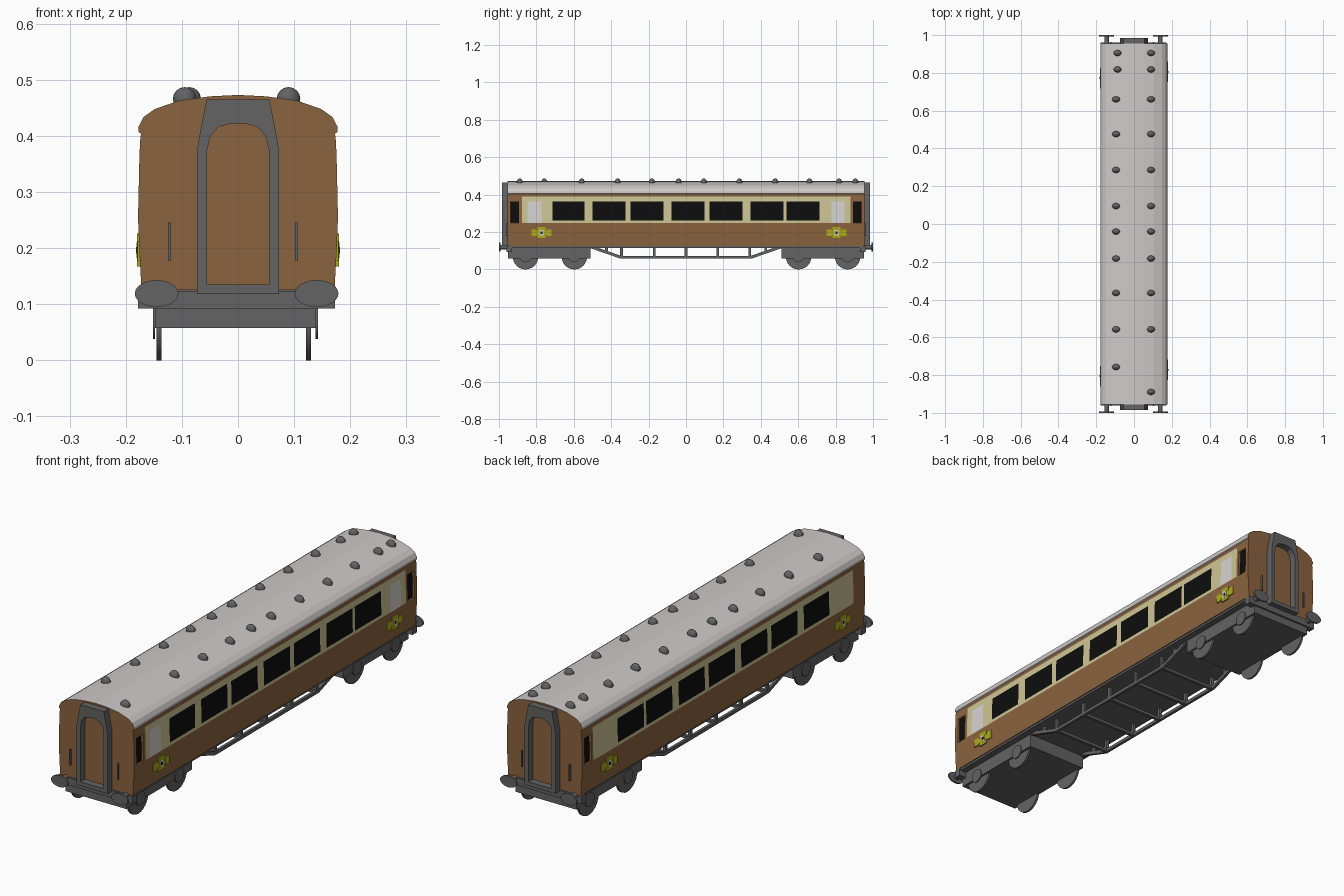
import bpy, bmesh, math
from mathutils import Matrix, Vector

if "Cube" in bpy.data.objects:
    bpy.data.objects.remove(bpy.data.objects["Cube"])


def material(name, r, g, b):
    m = bpy.data.materials.new(name)
    m.diffuse_color = (r, g, b, 1)
    m.use_nodes = True
    m.node_tree.nodes["Principled BSDF"].inputs["Base Color"].default_value = m.diffuse_color
    return m


BROWN = material("brown paint", 0.26, 0.127, 0.05)
CREAM = material("cream paint", 0.62, 0.56, 0.30)
BLACK = material("dark glass", 0.004, 0.004, 0.004)
ROOF = material("pale grey roof", 0.62, 0.59, 0.58)
GREY = material("iron grey", 0.125, 0.125, 0.125)
YELLOW = material("yellow trim", 0.42, 0.41, 0.01)
FROST = material("frosted glass", 0.68, 0.66, 0.65)


def finish(name, bm, *mats):
    bmesh.ops.recalc_face_normals(bm, faces=bm.faces)
    me = bpy.data.meshes.new(name)
    bm.to_mesh(me)
    bm.free()
    for m in mats:
        me.materials.append(m)
    ob = bpy.data.objects.new(name, me)
    bpy.context.collection.objects.link(ob)
    return ob


def box(name, x, y, z, mat):
    bm = bmesh.new()
    size = [abs(a[1] - a[0]) for a in (x, y, z)]
    mid = [(a[0] + a[1]) / 2 for a in (x, y, z)]
    bmesh.ops.create_cube(bm, size=1, matrix=Matrix.Translation(mid) @ Matrix.Diagonal((*size, 1)))
    return finish(name, bm, mat)


def disc(name, centre, rx, rz, depth, axis, mat, sides=24):
    """Elliptical cylinder along x or y."""
    bm = bmesh.new()
    bmesh.ops.create_cone(bm, cap_ends=True, segments=sides, radius1=1, radius2=1, depth=depth)
    rot = Matrix.Rotation(math.pi / 2, 4, 'X')
    if axis == 'X':
        rot = Matrix.Rotation(math.pi / 2, 4, 'Z') @ rot
        scale = Matrix.Diagonal((1, rx, rz, 1))
    else:
        scale = Matrix.Diagonal((rx, 1, rz, 1))
    bm.transform(Matrix.Translation(centre) @ scale @ rot)
    ob = finish(name, bm, mat)
    for p in ob.data.polygons:
        p.use_smooth = len(p.vertices) == 4
    return ob


# ---- Body shell: half profile mirrored, lofted along the window edges
half = [(.172, .125), (.1755, .19), (.178, .249), (.178, .262), (.1757, .364), (.1745, .39),
        (.173, .404), (.177, .407), (.177, .417), (.168, .434), (.148, .448),
        (.105, .463), (.05, .4705)]
profile = half + [(0, .473)] + [(-x, z) for x, z in reversed(half)]
windows = [(-.714, -.543), (-.5, -.324), (-.297, -.12), (-.078, .099),
           (.126, .302), (.345, .521), (.537, .714)]
frosted = [(-.847, -.773), (.777, .847)]
doors = [(-.937, -.893), (.893, .937)]
ys = sorted({-.955, .955, -.877, .88} | {v for w in windows + frosted + doors for v in w})


def within(spans, y):
    return any(a < y < b for a, b in spans)


bm = bmesh.new()
rings = [[bm.verts.new((x, y, z)) for x, z in profile] for y in ys]
n = len(profile)
for a, b in zip(rings, rings[1:]):
    for i in range(n):
        bm.faces.new((a[i], a[(i + 1) % n], b[(i + 1) % n], b[i]))
bm.faces.new(rings[0])
bm.faces.new(rings[-1])
bmesh.ops.recalc_face_normals(bm, faces=bm.faces)
recess = []
for f in bm.faces:
    c = f.calc_center_median()
    pane = .262 < c.z < .364
    if abs(f.normal.y) > .9:
        k = 0
    elif f.normal.z < -.95:
        k = 4
    elif c.z > .404:
        k = 3
    elif .249 < c.z < .39 and -.877 < c.y < .88:
        k = 1
        if pane and within(windows, c.y):
            k = 2
        elif within(frosted, c.y) and c.x > 0 and c.z < .37:
            k = 5
    elif .249 < c.z < .364 and within(doors, c.y) and (c.x > 0 or c.y > 0):
        k = 2
        recess.append(f)
    else:
        k = 0
    f.material_index = k
# sink the door windows a little
walls = bmesh.ops.inset_region(bm, faces=recess, thickness=0.001, depth=-.008)["faces"]
for f in walls:
    f.material_index = 0
finish("coach_body", bm, BROWN, CREAM, BLACK, ROOF, GREY, FROST)

# ---- Roof ventilators
shared = [.905, .818, .66, .476, .286, .095, -.04, -.183, -.365, -.558]
for x, last in ((-.095, -.757), (.09, -.889)):
    for y in shared + [last]:
        bm = bmesh.new()
        bmesh.ops.create_uvsphere(bm, u_segments=12, v_segments=8, radius=1)
        px = x + .008 if x < 0 and y > .7 else x
        bm.transform(Matrix.Translation((px, y, .466)) @ Matrix.Diagonal((.021, .016, .021, 1)))
        for f in bm.faces:
            f.smooth = True
        finish("roof_vent", bm, GREY)

# ---- Side ornaments: plain plates, turned half round for the other side
for s in (1, -1):
    for yc in (-.772, .805):
        def plate(name, y0, y1, z0, z1, x, mat):
            box(name, (s * (x - .006), s * x), (s * (yc + y0), s * (yc + y1)), (z0, z1), mat)
        plate("ornament_wing", -.054, -.025, .178, .213, .1795, YELLOW)
        plate("ornament_wing", .025, .054, .178, .213, .1795, YELLOW)
        plate("ornament_bar", -.03, .03, .186, .206, .179, YELLOW)
        plate("ornament_centre", -.021, .021, .167, .226, .180, YELLOW)
        plate("ornament_inset", -.011, .011, .182, .210, .181, FROST)
        plate("ornament_dot", -.005, .005, .190, .202, .182, BLACK)

# ---- Floor
box("floor_plate", (-.168, .168), (-.95, .95), (.116, .128), GREY)

# ---- Ends: gangway frame, buffers, beam, handles, bogies
outer = [(-.073, .118), (-.073, .375), (-.065, .42), (-.056, .465), (-.02, .465)]
inner = [(-.055, .135), (-.055, .375), (-.049, .4), (-.035, .416), (-.013, .422)]
outer += [(-x, z) for x, z in reversed(outer)]
inner += [(-x, z) for x, z in reversed(inner)]
for s in (-1, 1):
    bm = bmesh.new()
    loops = [[bm.verts.new((x, s * y, z)) for x, z in pts]
             for pts, y in ((outer, .95), (outer, .985), (inner, .985), (inner, .95))]
    m = len(outer)
    for j in range(4):
        a, b = loops[j], loops[(j + 1) % 4]
        for i in range(m):
            bm.faces.new((a[i], a[(i + 1) % m], b[(i + 1) % m], b[i]))
    finish("gangway_frame", bm, GREY)

    box("buffer_beam", (-.178, .173), (s * .93, s * .96), (.092, .124), GREY)
    for x in (-.145, .14):
        disc("buffer_shaft", (x, s * .968, .119), .012, .012, .05, 'Y', GREY, 12)
        disc("buffer_head", (x, s * .996, .119), .039, .024, .008, 'Y', GREY)
    for x in (-.122, .104):
        box("grab_handle", (x - .0025, x + .0025), (s * .95, s * .963), (.178, .246), GREY)

    box("bogie_frame", (-.148, .139), (s * .51, s * .952), (.058, .122), GREY)
    for y in ((-.858, -.597) if s < 0 else (.602, .864)):
        for x in (-.1405, .1255):
            disc("wheel", (x, y, .068), .068, .068, .009, 'X', GREY)
        # wheel faces showing outside the frame
        for x in (-.1495, .1405):
            disc("axle_cover", (x, y, .068), .03, .03, .004, 'X', GREY, 16)

# ---- Underframe trusses with posts and cross members
truss = [(-.53, .12), (-.35, .058), (.35, .058), (.53, .12),
         (.51, .13), (.345, .072), (-.345, .072), (-.51, .13)]
for x in (-.14, .132):
    bm = bmesh.new()
    face = bm.faces.new([bm.verts.new((x - .006, y, z)) for y, z in truss])
    ext = bmesh.ops.extrude_face_region(bm, geom=[face])["geom"]
    bmesh.ops.translate(bm, vec=Vector((.012, 0, 0)), verts=[v for v in ext if isinstance(v, bmesh.types.BMVert)])
    finish("truss_rail", bm, GREY)
    for y in (-.425, -.345, -.17, 0, .17, .34, .427):
        low = .062 if abs(y) < .4 else .09
        box("truss_post", (x - .006, x + .006), (y - .007, y + .007), (low, .124), GREY)
for y in (-.345, -.17, 0, .17, .34):
    box("truss_cross_member", (-.14, .132), (y - .007, y + .007), (.059, .071), GREY)
